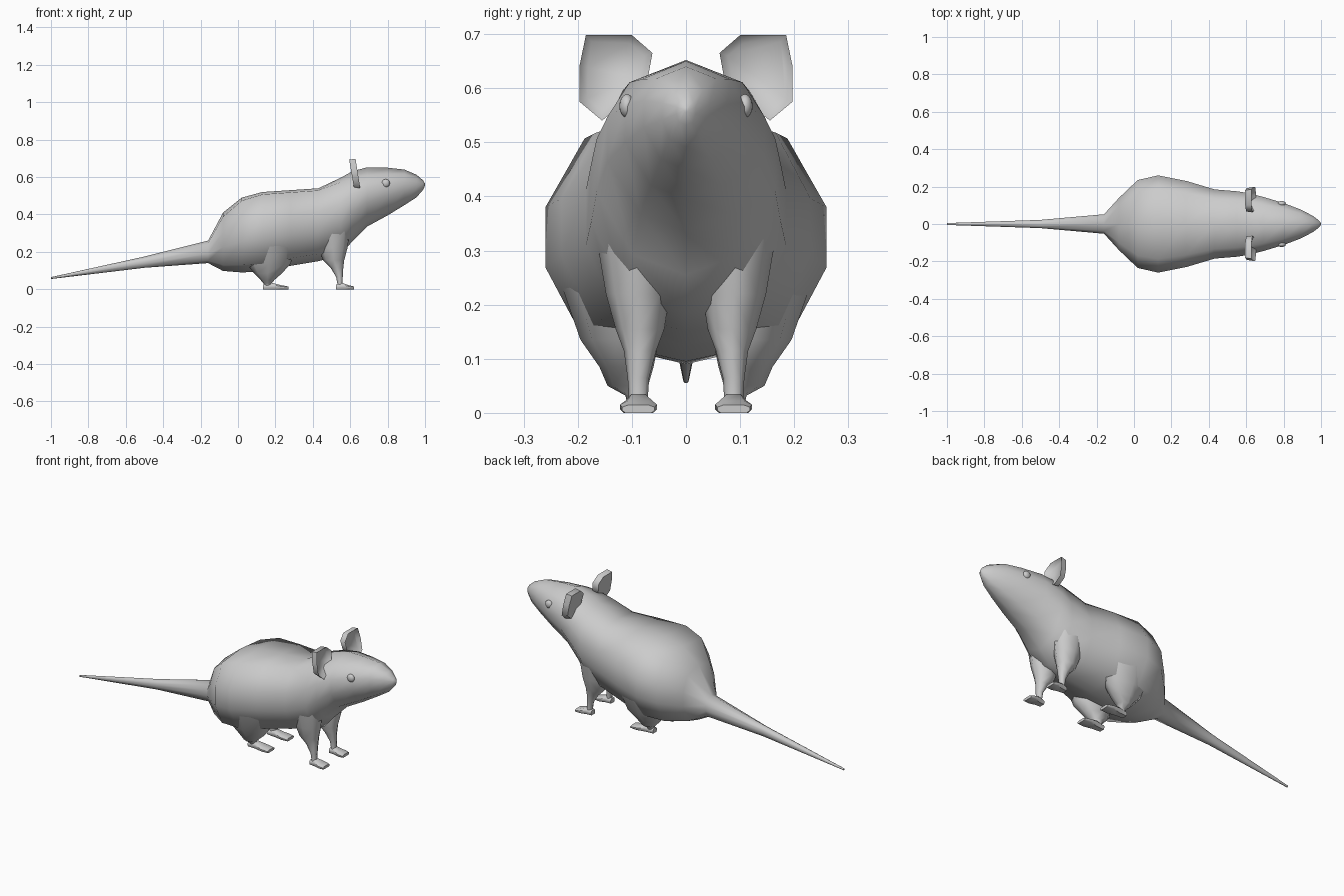
import bpy, bmesh, math
from mathutils import Vector

cube = bpy.data.objects.get("Cube")
if cube:
    bpy.data.objects.remove(cube)

grey = bpy.data.materials.new("soft grey")
grey.use_nodes = True
grey.diffuse_color = (0.6, 0.6, 0.6, 1)
grey.node_tree.nodes["Principled BSDF"].inputs["Base Color"].default_value = (0.6, 0.6, 0.6, 1)


def finish(name, bm, angle=70):
    bmesh.ops.recalc_face_normals(bm, faces=bm.faces)
    mesh = bpy.data.meshes.new(name)
    bm.to_mesh(mesh)
    bm.free()
    mesh.materials.append(grey)
    ob = bpy.data.objects.new(name, mesh)
    bpy.context.collection.objects.link(ob)
    bpy.ops.object.select_all(action='DESELECT')
    ob.select_set(True)
    bpy.context.view_layer.objects.active = ob
    bpy.ops.object.shade_smooth_by_angle(angle=math.radians(angle))
    return ob


def loft(name, rings, angle=70):
    """Skin a list of equal-length point rings and cap both ends."""
    bm = bmesh.new()
    loops = [[bm.verts.new(p) for p in ring] for ring in rings]
    for a, b in zip(loops, loops[1:]):
        for i in range(len(a)):
            j = (i + 1) % len(a)
            bm.faces.new((a[i], a[j], b[j], b[i]))
    bm.faces.new(loops[0])
    bm.faces.new(loops[-1])
    return finish(name, bm, angle)


def body_ring(x, w, top, bottom, shoulder, jaw):
    h = top - bottom
    half = [(0.72, shoulder), (1, 0.67), (1, 0.41), (jaw, 0.1)]
    pts = [(0, 1)] + half + [(0, 0)] + [(-a, b) for a, b in reversed(half)]
    return [Vector((x, a * w, bottom + b * h)) for a, b in pts]


# Body, head and tail: x, half width, top, bottom, shoulder height, jaw width
body_rows = [
    (-1.0, .005, .065, .055, .85, .7),
    (-.5, .022, .175, .115, .85, .7),
    (-.16, .052, .26, .14, .88, .7),
    (-.08, .14, .41, .098, .93, .73),
    (.02, .235, .49, .09, .96, .73),
    (.13, .26, .52, .095, .97, .73),
    (.28, .23, .53, .125, .97, .73),
    (.43, .185, .54, .15, .97, .7),
    (.55, .175, .597, .185, .94, .65),
    (.61, .165, .63, .255, .9, .6),
    (.69, .145, .652, .335, .87, .58),
    (.8, .112, .65, .395, .87, .58),
    (.89, .078, .64, .45, .88, .6),
    (.955, .044, .612, .492, .88, .65),
    (.99, .018, .582, .532, .85, .7),
    (1.0, .004, .565, .555, .85, .7),
]
loft("body", [body_ring(*r) for r in body_rows])


def leg_ring(x0, x1, y0, y1, z, side):
    cx, cy = (x0 + x1) / 2, (y0 + y1) / 2
    rx, ry = (x1 - x0) / 2, (y1 - y0) / 2
    return [(cx + rx * math.cos(t), side * (cy + ry * math.sin(t)), z)
            for t in (i * math.tau / 8 for i in range(8))]


def foot_ring(x, y, w, h, side):
    half = [(w * .8, 0), (w, h * .3), (w, h * .7), (w * .6, h)]
    pts = half + [(-a, b) for a, b in reversed(half)]
    return [(x, side * (y + a), b) for a, b in pts]


# Leg rings: x range, y range, height
front_leg = [
    (.40, .60, .02, .165, .32), (.43, .585, .03, .148, .22),
    (.455, .568, .04, .13, .155), (.495, .563, .055, .115, .115),
    (.525, .56, .068, .108, .065), (.53, .558, .07, .106, .035),
    (.535, .56, .07, .106, .015),
]
hind_leg = [
    (.02, .32, .04, .235, .25), (.05, .28, .05, .195, .135),
    (.085, .235, .06, .16, .085), (.12, .195, .07, .145, .05),
    (.137, .18, .072, .112, .032), (.14, .18, .072, .108, .015),
]

# Ear outline in y and z
ear_outline = [(.155, .54), (.197, .575), (.197, .64), (.185, .698),
               (.1, .698), (.062, .665), (.072, .61)]

for side, label in ((1, "left"), (-1, "right")):
    # Legs and feet
    for part, rows, heel, toe in (("front", front_leg, .525, .62),
                                  ("hind", hind_leg, .135, .27)):
        loft(f"{label}_{part}_leg", [leg_ring(*r, side) for r in rows])
        d = toe - heel
        loft(f"{label}_{part}_foot", [
            foot_ring(heel, .088, .018, .026, side),
            foot_ring(heel + d * .35, .088, .022, .034, side),
            foot_ring(heel + d * .7, .088, .034, .022, side),
            foot_ring(toe, .088, .03, .015, side)], 55)

    # Cupped ear, leaning back at the top
    bm = bmesh.new()
    front = bm.faces.new([bm.verts.new((.648 - .16 * (z - .575), side * y, z))
                          for y, z in ear_outline])
    back = bmesh.ops.extrude_face_region(bm, geom=[front])
    new = [v for v in back["geom"] if isinstance(v, bmesh.types.BMVert)]
    bmesh.ops.translate(bm, verts=new, vec=(-.034, 0, 0))
    mid = Vector((0, side * .13, .63))
    for v in new:
        v.co.yz = mid.yz.lerp(v.co.yz, .93)
    face = max((f for f in bm.faces if len(f.verts) == 7),
               key=lambda f: f.calc_center_median().x)
    bmesh.ops.recalc_face_normals(bm, faces=bm.faces)
    bmesh.ops.inset_region(bm, faces=[face], thickness=.016)
    bmesh.ops.translate(bm, verts=face.verts, vec=(-.02, 0, 0))
    finish(f"{label}_ear", bm)

    # Eye
    bm = bmesh.new()
    bmesh.ops.create_uvsphere(bm, u_segments=12, v_segments=8, radius=.022)
    bmesh.ops.scale(bm, verts=bm.verts, vec=(1, .65, 1))
    bmesh.ops.translate(bm, verts=bm.verts, vec=(.79, side * .109, .567))
    finish(f"{label}_eye", bm)
